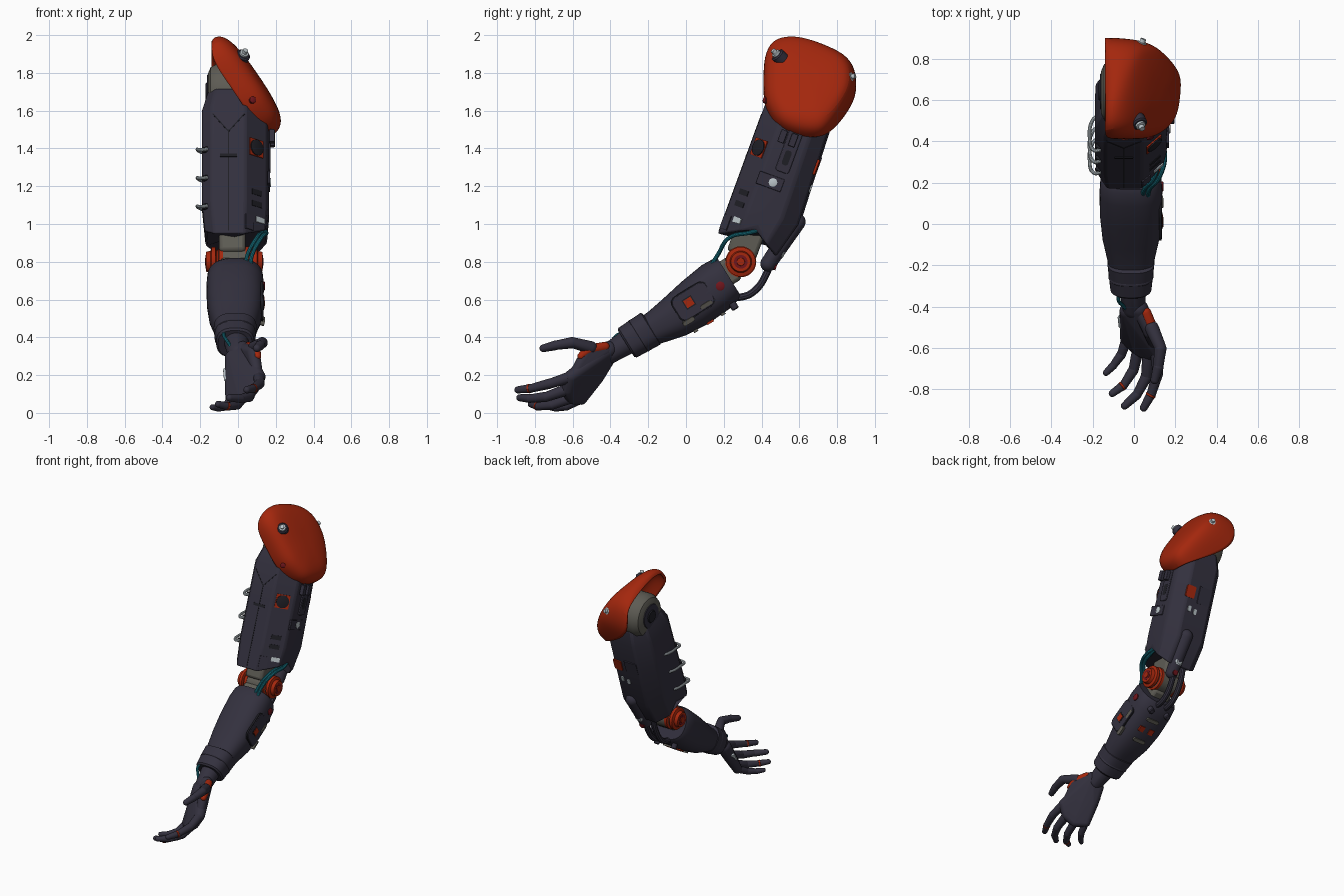
import bpy, bmesh, math
from mathutils import Vector, Matrix

if "Cube" in bpy.data.objects:
    bpy.data.objects.remove(bpy.data.objects["Cube"])

def mat(name, c):
    m = bpy.data.materials.new(name)
    m.diffuse_color = (*c, 1)
    m.use_nodes = True
    m.node_tree.nodes["Principled BSDF"].inputs["Base Color"].default_value = m.diffuse_color
    return m

DARK = mat("dark_slate", (.033, .03, .048))
ORANGE = mat("burnt_orange", (.37, .02, .004))
GREY = mat("warm_grey", (.11, .105, .088))
STEEL = mat("pale_steel", (.5, .56, .59))
TEAL = mat("teal", (.008, .16, .21))
BLACK = mat("black", (.013, .013, .018))
RED = mat("dark_red", (.16, .008, .012))

# Local frames: upper arm (x, back, along) and forearm (x, top, along)
def U(x, v, u):
    return Vector((x, .29 + .939 * v + .343 * u, .8 - .343 * v + .939 * u))

def F(x, w, a):
    return Vector((x, .205 - .527 * w - .85 * a, .70 + .85 * w - .527 * a))

UA, UB = Vector((0, .343, .939)), Vector((0, .939, -.343))
FA, FB = Vector((0, -.85, -.527)), Vector((0, -.527, .85))
X = Vector((1, 0, 0))

def add(name, bm, m, bevel=0):
    bmesh.ops.recalc_face_normals(bm, faces=bm.faces)
    me = bpy.data.meshes.new(name)
    bm.to_mesh(me)
    bm.free()
    me.materials.append(m)
    ob = bpy.data.objects.new(name, me)
    bpy.context.collection.objects.link(ob)
    if bevel:
        b = ob.modifiers.new("bevel", 'BEVEL')
        b.width, b.segments, b.limit_method, b.angle_limit = bevel, 2, 'ANGLE', .5
    return ob

def loft(name, rings, m, caps=(True, True), bevel=0):
    bm = bmesh.new()
    vs = [[bm.verts.new(p) for p in r] for r in rings]
    n = len(rings[0])
    for a, b in zip(vs, vs[1:]):
        for i in range(n):
            bm.faces.new((a[i], a[(i + 1) % n], b[(i + 1) % n], b[i]))
    if caps[0]: bm.faces.new(vs[0])
    if caps[1]: bm.faces.new(vs[-1])
    return add(name, bm, m, bevel)

def blob(name, balls, m):
    """Hull around a few spheres."""
    bm = bmesh.new()
    for p, r in balls:
        bmesh.ops.create_icosphere(bm, subdivisions=3, radius=r, matrix=Matrix.Translation(p))
    out = bmesh.ops.convex_hull(bm, input=bm.verts)
    inner = [g for g in out["geom_interior"] if isinstance(g, bmesh.types.BMVert)]
    bmesh.ops.delete(bm, geom=inner, context='VERTS')
    return add(name, bm, m)

def turned(name, p, axis, profile, m, seg=32):
    """Turned part: profile of (distance along axis, radius)."""
    q = axis.to_track_quat('Z', 'Y')
    rings = [[p + q @ Vector((r * math.cos(t), r * math.sin(t), d))
              for t in [2 * math.pi * i / seg for i in range(seg)]] for d, r in profile]
    return loft(name, rings, m)

def plate(name, c, n, up, size, m, bevel=0, round_r=0):
    n = n.normalized()
    side = up.cross(n).normalized()
    M = Matrix((side, n.cross(side), n)).transposed().to_4x4()
    M.translation = c
    bm = bmesh.new()
    bmesh.ops.create_cube(bm, size=1, matrix=M @ Matrix.Diagonal((*size, 1)))
    if round_r:
        es = [e for e in bm.edges if abs((e.verts[0].co - e.verts[1].co).normalized().dot(n)) > .9]
        bmesh.ops.bevel(bm, geom=es, offset=round_r, segments=5, affect='EDGES', profile=.5)
    return add(name, bm, m, bevel)

def tube(name, pts, r, m):
    cu = bpy.data.curves.new(name, 'CURVE')
    cu.dimensions, cu.bevel_depth, cu.bevel_resolution, cu.use_fill_caps = '3D', r, 3, True
    sp = cu.splines.new('BEZIER')
    sp.bezier_points.add(len(pts) - 1)
    for b, p in zip(sp.bezier_points, pts):
        b.co, b.handle_left_type, b.handle_right_type = p, 'AUTO', 'AUTO'
    cu.materials.append(m)
    ob = bpy.data.objects.new(name, cu)
    bpy.context.collection.objects.link(ob)
    bpy.ops.object.select_all(action='DESELECT')
    ob.select_set(True)
    bpy.context.view_layer.objects.active = ob
    bpy.ops.object.convert(target='MESH')

# Upper arm shell: section points (x, v, height of lower edge)
sec = [(-.14, -.165, .095), (.04, -.165, .095), (.155, -.06, .15), (.165, .02, .2), (.165, .12, .13),
       (.1, .205, .09), (-.1, .215, .09), (-.185, .12, .12), (-.19, .02, .2), (-.19, -.1, .13)]
back = lambda v, k: v * k if v > .05 else v
rings = [[U(x * .93, back(v, .8), u) for x, v, u in sec]]
rings += [[U(x, back(v, k), u) for x, v, _ in sec] for u, k in ((.29, 1.06), (.6, 1.0), (.82, .96))]
rings.append([U(x * .84, v * .8, .93) for x, v, _ in sec])
loft("upper_arm_shell", rings, DARK, bevel=.012)
blob("upper_arm_rear_strut", [(U(.03, .205, .3), .048), (U(.03, .14, .04), .042)], DARK)
turned("strut_cap", U(.03, .195, .12), UB, [(-.04, .03), (.0, .03), (.008, .02)], STEEL)
turned("strut_pin", U(.03, .175, .04), UB, [(-.02, .02), (.012, .02)], RED, 16)

# Shoulder joint
turned("shoulder_joint", U(-.02, .02, .96), X, [(-.14, .1), (-.125, .135), (-.09, .155), (.02, .155), (.06, .1)], GREY, 40)
turned("shoulder_socket_ring", U(-.165, .02, .97), X, [(0, .065), (0, .085), (.02, .095), (.04, .095)], DARK)
turned("shoulder_socket", U(-.172, .02, .97), X, [(0, .04), (.02, .055)], BLACK)

# Shoulder pad: domed shell from a side outline (y, z), the rear rim wrapping inward
outline = [(.41, 1.64), (.41, 1.76), (.412, 1.87), (.45, 1.945), (.52, 1.968), (.61, 1.965), (.73, 1.925), (.85, 1.87),
           (.9, 1.8), (.905, 1.7), (.875, 1.62), (.81, 1.53), (.75, 1.475), (.69, 1.455), (.58, 1.47), (.49, 1.495), (.44, 1.57)]
PN = Vector((.826, 0, .562))
rings = []
for s, h in ((1, 0), (1.0, .035), (.965, .07), (.86, .1), (.7, .118), (.45, .128), (.2, .132)):
    ring = []
    for y, z in outline:
        y2, z2 = .65 + (y - .65) * s, 1.71 + (z - 1.71) * s
        x = -.155 + (1.94 - z2) * .68
        wrap = .17 * min(1, max(0, (y - .74) / .14)) + .03 * (y < .5)
        k = {1: (1 if h == 0 else .6), .965: .2}.get(s, 0)
        ring.append(Vector((max(x - wrap * k, -.14 if h == 0 else -.16), y2, z2)) + PN * h)
    rings.append(ring)
pad = loft("shoulder_pad", rings, ORANGE, caps=(False, True))
sub = pad.modifiers.new("smooth", 'SUBSURF')
sub.levels = sub.render_levels = 2
sol = pad.modifiers.new("thick", 'SOLIDIFY')
sol.thickness, sol.offset = .018, -1
for i, (p, d) in enumerate((((.025, .49, 1.89), (.35, -.65, .65)), ((.03, .855, 1.775), (.35, .9, .2)))):
    p, d = Vector(p), Vector(d)
    turned(f"pad_stud_washer_{i}", p, d, [(-.03, .038), (.008, .038), (.014, .03)], DARK)
    turned(f"pad_stud_{i}", p, d, [(0, .024), (.025, .024), (.027, .014), (.045, .014)], STEEL, 12)
turned("pad_bolt", Vector((.075, .425, 1.655)), Vector((.4, -.9, .2)), [(-.01, .018), (.012, .018), (.016, .01)], RED, 16)
for v in (-.02, .04):
    plate("pad_clip", U(.18, v, .7), X, UA, (.035, .07, .03), DARK, .004)

# Upper arm chamfer, side and back details
CN = X * .674 - UB * .739
ch = lambda x, u: U(x, -.165 + (x - .04) * .913, u)
plate("chamfer_orange_panel", ch(.095, .6), CN, UA, (.095, .095, .012), ORANGE)
turned("chamfer_disc", ch(.095, .6), CN, [(0, .044), (.012, .044), (.015, .036)], BLACK, 24)
plate("chamfer_sticker", ch(.118, .2), CN, UA, (.06, .03, .006), STEEL)
plate("chamfer_hatch", ch(.06, .17), CN, UA, (.055, .08, .008), DARK)
for u in (.285, .35):
    plate("chamfer_slot", ch(.1, u), CN, UA, (.07, .03, .006), BLACK)
plate("side_plate", U(.163, .0, .453), X, UA, (.14, .07, .014), DARK, .003)
turned("side_button", U(.165, .016, .453), X, [(0, .023), (.009, .023), (.011, .018)], STEEL, 16)
plate("side_rail", U(.163, .04, .64), X, UA, (.075, .24, .016), DARK, .004, .015)
plate("side_rail_slot", U(.167, .04, .6), X, UA, (.035, .08, .01), BLACK, 0, .014)
plate("rear_orange_patch", U(.075, .205, .607), X * .08 + UB, UA, (.07, .085, .012), ORANGE, 0, .012)
plate("rear_vent", U(-.04, .212, .607), UB, UA, (.1, .12, .008), DARK)
for x, u in ((.06, .49), (.01, .48)):
    plate("rear_chip", U(x, .212, u), UB, UA, (.025, .04, .012), STEEL, 0, .008)

# Front seams
plate("front_seam", U(-.05, -.165, .4), -UB, UA, (.006, .57, .004), BLACK)
for s in (-1, 1):
    plate("front_seam_branch", U(-.05 + s * .042, -.165, .725), -UB, UA + X * s * .85, (.006, .13, .004), BLACK)
plate("front_notch", U(-.05, -.165, .54), -UB, UA, (.09, .018, .006), BLACK)

# Wire hoops down the inner side
for u in (.28, .44, .6):
    tube("wire_hoop", [U(-.16, -.14, u - .015), U(-.195, -.14, u - .02), U(-.215, -.08, u + .005), U(-.2, -.0, u + .02), U(-.18, .02, u + .02)], .009, STEEL)
    plate("wire_clip", U(-.172, -.125, u - .015), -X * .6 - UB, UA, (.03, .03, .02), BLACK, .004)

# Elbow
E = Vector((-.02, .29, .8))
turned("elbow_hub", E, X, [(-.085, .065), (-.075, .08), (.075, .08), (.085, .065)], GREY)
plate("elbow_upper_link", U(-.03, -.01, .13), X, UA, (.16, .2, .14), GREY, .02)
plate("elbow_lower_link", F(-.02, .03, -.01), X, FA, (.14, .15, .15), GREY, .02)
spool = [(.06, .05), (.06, .082), (.08, .082), (.085, .062), (.095, .062), (.1, .078), (.12, .078), (.126, .058), (.15, .052)]
for s, side in ((1, "outer"), (-1, "inner")):
    turned(f"elbow_spool_{side}", E, X * s, spool, ORANGE)
    turned(f"elbow_ring_{side}", E, X * s, [(.148, .036), (.152, .036)], RED)
    turned(f"elbow_pin_{side}", E, X * s, [(.15, .022), (.156, .02)], ORANGE)
for k in (0, .025):
    tube("elbow_teal_cable", [F(.04 + k, .1, .03), F(.05 + k, .135, -.04), U(.1 + k, -.1, .1), U(.125 + k, -.01, .16), U(.13, .05, .2)], .011, TEAL)
for x in (-.05, .02):
    tube("elbow_rear_cable", [U(x, .14, .12), U(x, .15, .0), F(x, -.13, -.1), F(x, -.12, -.03), F(x, -.08, .03)], .02, DARK)

# Forearm: rounded sections (along, top, bottom, half width)
def section(a, t, b, h, n=40):
    out = []
    for i in range(n):
        c, s = math.cos(2 * math.pi * i / n), math.sin(2 * math.pi * i / n)
        f = lambda q: math.copysign(abs(q) ** .77, q)
        out.append(F(-.015 + h * f(c), (t + b) / 2 + (t - b) / 2 * f(s), a))
    return out
loft("forearm_shell", [section(*r) for r in ((-.03, .122, -.11, .138), (-.01, .13, -.125, .148), (.06, .134, -.14, .152), (.2, .115, -.148, .15),
     (.33, .09, -.137, .138), (.42, .075, -.115, .12), (.49, .068, -.098, .106))], DARK)
loft("wrist_cuff", [section(*r) for r in ((.46, .075, -.1, .105), (.468, .09, -.108, .114), (.61, .084, -.1, .1), (.62, .074, -.09, .09))], DARK)
loft("cuff_band", [section(*r) for r in ((.53, .087, -.104, .107), (.534, .089, -.106, .109), (.542, .089, -.106, .109), (.546, .086, -.103, .106))], DARK)
plate("forearm_panel_seam", F(.126, -.005, .2), X, FA, (.15, .22, .012), BLACK, 0, .04)
plate("forearm_panel", F(.128, -.005, .2), X, FA, (.138, .208, .016), DARK, .003, .035)
plate("forearm_red_frame", F(.1315, .002, .222), X, FA, (.058, .058, .012), BLACK)
plate("forearm_red_square", F(.133, .002, .222), X, FA, (.045, .045, .014), ORANGE)
for w, a in ((-.055, .15), (-.08, .275)):
    plate("forearm_bar", F(.125, w, a), X - FB * .3, FA, (.025, .07, .028), GREY, 0, .012)
for x in (-.04, .04):
    plate("under_red_square", F(x, -.146, .18), -FB, FA, (.04, .04, .012), ORANGE)
for a in (.1, .27):
    plate("under_bar", F(0, -.145, a), -FB, X, (.025, .1, .014), GREY, 0, .012)
turned("forearm_bolt", F(.13, -.012, .035), X, [(0, .024), (.01, .024), (.014, .016)], RED, 20)
for x in (-.08, .06):
    turned("forearm_knob", F(x, -.12, .03), -FB, [(0, .02), (.035, .02), (.04, .014)], DARK, 16)
tube("wrist_teal_cable", [F(-.07, .05, .6), F(-.075, .055, .64), F(-.055, .04, .68), F(-.03, .02, .72)], .009, TEAL)

# Wrist and hand
V = Vector
blob("wrist", [(F(-.01, -.005, .58), .068), (F(0, -.005, .72), .056)], DARK)
knuckle = [V((.11, -.61, .19)), V((.072, -.625, .125)), V((.02, -.605, .08)), V((-.035, -.555, .075))]
blob("palm", [(V((.025, -.41, .335)), .045), (V((-.025, -.42, .29)), .045), (V((-.03, -.475, .19)), .04)]
     + [(k, r) for k, r in zip(knuckle, (.036, .036, .034, .032))], DARK)
blob("thumb_web", [(V((.04, -.43, .33)), .04), (V((.08, -.52, .32)), .036), (V((.1, -.58, .22)), .03)], DARK)
blob("thumb_base_guard", [(V((.058, -.43, .35)), .026), (V((.092, -.515, .335)), .027), (V((.103, -.555, .3)), .02)], ORANGE)
plate("hand_edge_plate", V((-.052, -.47, .2)), V((-.7, .5, -.5)), V((0, -.6, -.8)), (.045, .09, .03), STEEL, .004, .012)

fingers = {
    "index": ([knuckle[0], (.115, -.72, .155), (.085, -.82, .13), (.047, -.89, .122)], .031),
    "middle": ([knuckle[1], (.06, -.74, .085), (.015, -.825, .076), (-.045, -.88, .08)], .031),
    "ring": ([knuckle[2], (-.002, -.705, .043), (-.05, -.78, .034), (-.105, -.82, .046)], .029),
    "little": ([knuckle[3], (-.06, -.63, .036), (-.1, -.685, .026), (-.135, -.72, .03)], .026),
    "thumb": ([(.085, -.5, .345), (.128, -.6, .372), (.118, -.69, .358), (.1, -.755, .342)], .034)}
for name, (pts, r) in fingers.items():
    pts = [V(p) for p in pts]
    for i in range(3):
        a, b = pts[i], pts[i + 1]
        r0, r1 = r * (1 - .12 * i), r * (1 - .12 * i - .16)
        blob(f"{name}_segment_{i}", [(a.lerp(b, .04), r0), (b, r1)], DARK)
    if name in ("index", "ring"):
        turned(f"{name}_joint_ring", pts[2], pts[3] - pts[2], [(.004, r * .72), (.006, r * .8), (.014, r * .8), (.016, r * .72)], ORANGE, 20)

# Smooth shading with crisp edges
bpy.ops.object.select_all(action='DESELECT')
for ob in bpy.context.scene.objects:
    ob.select_set(True)
    bpy.context.view_layer.objects.active = ob
bpy.ops.object.shade_smooth_by_angle(angle=math.radians(35))
